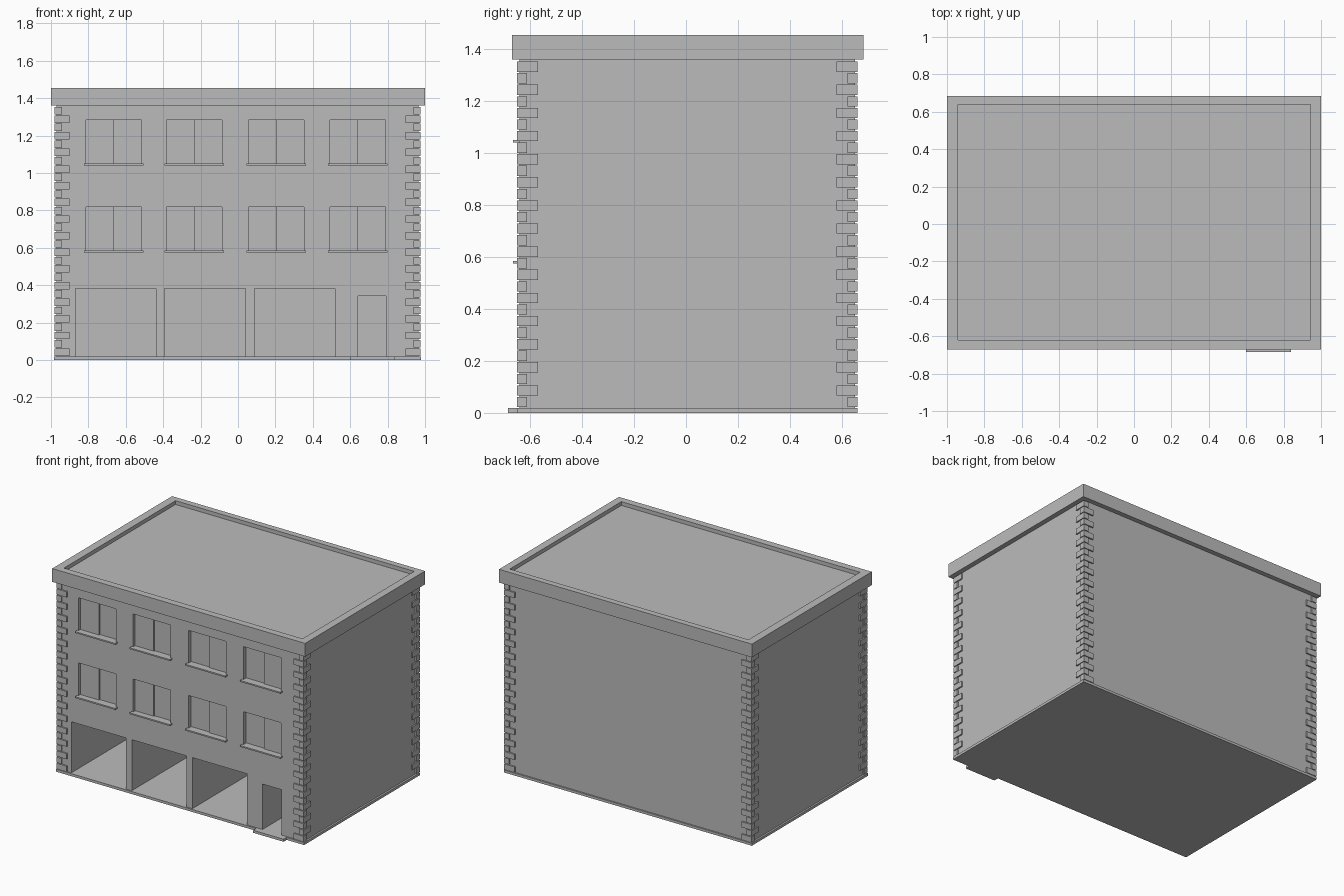
import bpy, bmesh

cube = bpy.data.objects.get("Cube")
if cube:
    bpy.data.objects.remove(cube, do_unlink=True)

stone = bpy.data.materials.new("grey stone")
stone.use_nodes = True
stone.diffuse_color = (0.5, 0.5, 0.5, 1)
stone.node_tree.nodes["Principled BSDF"].inputs["Base Color"].default_value = (0.5, 0.5, 0.5, 1)


def boxes(name, spans):
    """One object from boxes given as (x0, x1, y0, y1, z0, z1)."""
    bm = bmesh.new()
    for x0, x1, y0, y1, z0, z1 in spans:
        for v in bmesh.ops.create_cube(bm, size=1)["verts"]:
            v.co = (x1 if v.co.x > 0 else x0,
                    y1 if v.co.y > 0 else y0,
                    z1 if v.co.z > 0 else z0)
    mesh = bpy.data.meshes.new(name)
    bm.to_mesh(mesh)
    bm.free()
    mesh.materials.append(stone)
    obj = bpy.data.objects.new(name, mesh)
    bpy.context.collection.objects.link(obj)
    return obj


def cut(obj, spans):
    """Cut boxes out of an object and discard the cutter."""
    cutter = boxes("cutter", spans)
    cutter.hide_render = True
    mod = obj.modifiers.new("openings", "BOOLEAN")
    mod.operation = "DIFFERENCE"
    mod.solver = "EXACT"
    mod.object = cutter
    bpy.context.view_layer.objects.active = obj
    bpy.ops.object.modifier_apply(modifier=mod.name)
    bpy.data.objects.remove(cutter, do_unlink=True)


# Outer limits of the corner stones, with the walls set slightly inside
LEFT, RIGHT, FRONT, BACK = -0.98, 0.975, -0.65, 0.66
INSET = 0.01
WALL = FRONT + INSET
FLOOR, EAVES, TOP = 0.018, 1.36, 1.455

# Ground slab and door step
boxes("ground_slab", [(LEFT - 0.003, RIGHT + 0.003, FRONT, BACK, 0, FLOOR)])
boxes("door_step", [(0.6, 0.84, -0.685, FRONT + 0.005, 0, FLOOR)])

# Building body with shop bays, doorway and window recesses
body = boxes("building_body", [(LEFT + INSET, RIGHT - INSET, WALL, BACK - INSET, 0.005, EAVES + 0.02)])
window_x = [-0.813, -0.381, 0.057, 0.492]
window_z = [0.585, 1.05]
W, H, DEPTH = 0.296, 0.234, 0.03
openings = [(x, x + 0.431, -0.8, 0.6, FLOOR, 0.383) for x in (-0.87, -0.392, 0.087)]
openings.append((0.642, 0.791, -0.8, 0.6, FLOOR, 0.342))
openings += [(x, x + W, -0.8, WALL + DEPTH, z, z + H) for x in window_x for z in window_z]
cut(body, openings)

# Sliding panes (the forward half faces the outer side) and sills
panes, sills = [], []
for x in window_x:
    start = x if x < 0 else x + W / 2
    for z in window_z:
        panes.append((start, start + W / 2, WALL + DEPTH - 0.009, WALL + DEPTH + 0.001, z, z + H))
        sills.append((x - 0.011, x + W + 0.011, -0.665, WALL + 0.005, z - 0.01, z))
boxes("window_panes", panes)
boxes("window_sills", sills)

# Interlocking corner stones, long and short sides alternating
ROWS, PITCH, LONG, SHORT = 30, 0.0445, 0.08, 0.038
stones = []
for row in range(ROWS):
    z = 0.022 + row * PITCH
    dx, dy = (SHORT, LONG) if row % 2 else (LONG, SHORT)
    for x0, x1 in ((LEFT, LEFT + dx), (RIGHT - dx, RIGHT)):
        for y0, y1 in ((FRONT, FRONT + dy), (BACK - dy, BACK)):
            stones.append((x0, x1, y0, y1, z, z + PITCH - 0.005))
boxes("corner_stones", stones)

# Overhanging cornice with a sunken flat roof
cornice = boxes("roof_cornice", [(-1, 1, -0.67, 0.684, EAVES, TOP)])
cut(cornice, [(-0.942, 0.945, -0.62, 0.64, TOP - 0.027, TOP + 0.1)])
